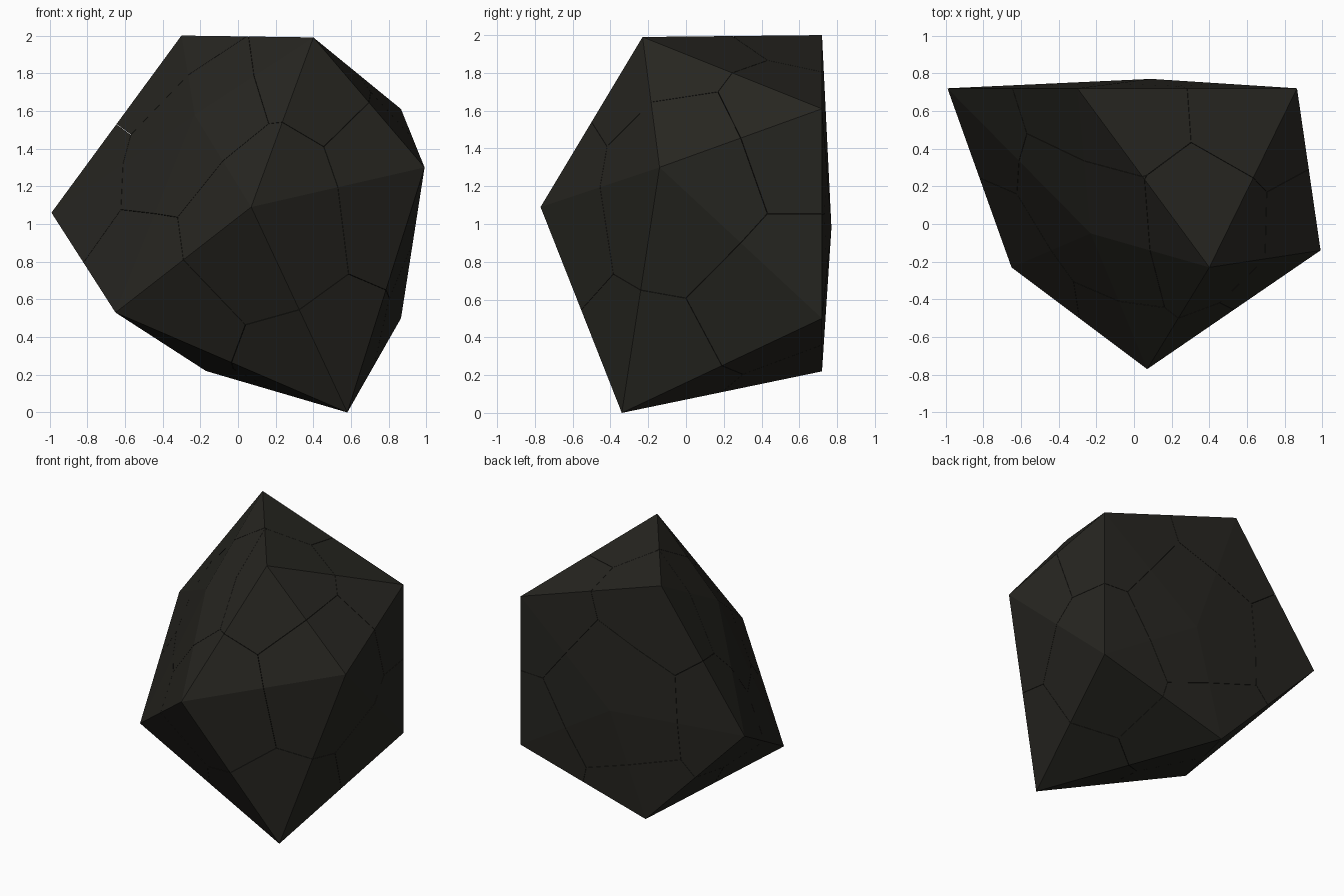
import bpy, bmesh
from mathutils import Vector

if "Cube" in bpy.data.objects:
    bpy.data.objects.remove(bpy.data.objects["Cube"])

# Corners of the irregular twenty-sided rock
BACK_Y = 0.72
back_ring = [(-0.3, 2.0), (0.865, 1.61), (0.865, 0.5), (-0.17, 0.22), (-0.99, 1.06)]
corners = [Vector((x, BACK_Y, z)) for x, z in back_ring]
corners += [Vector(c) for c in (
    (0.09, 0.77, 0.98),                                             # back tip
    (0.4, -0.23, 1.99), (0.99, -0.14, 1.3), (0.58, -0.34, 0.0),     # front ring
    (-0.65, -0.23, 0.53), (-0.23, -0.05, 1.58),
    (0.07, -0.77, 1.09))]                                           # front tip
GAP = 0.001   # half width of the hairline cracks

stone = bpy.data.materials.new("dark_stone")
stone.diffuse_color = (0.02, 0.019, 0.015, 1)
stone.use_nodes = True
stone.node_tree.nodes["Principled BSDF"].inputs["Base Color"].default_value = stone.diffuse_color


def rock_hull():
    bm = bmesh.new()
    for c in corners:
        bm.verts.new(c)
    bmesh.ops.convex_hull(bm, input=bm.verts[:])
    return bm


def make_shard(i):
    """Keep the part of the rock nearer to corner i than to any other corner."""
    bm = rock_hull()
    for j, other in enumerate(corners):
        if j == i:
            continue
        n = (other - corners[i]).normalized()
        cut = bmesh.ops.bisect_plane(
            bm, geom=bm.verts[:] + bm.edges[:] + bm.faces[:], dist=1e-6,
            plane_co=(other + corners[i]) / 2 - n * GAP, plane_no=n, clear_outer=True)
        rim = [e for e in cut["geom_cut"]
               if isinstance(e, bmesh.types.BMEdge) and e.is_boundary]
        if rim:
            bmesh.ops.holes_fill(bm, edges=rim, sides=0)
    bmesh.ops.recalc_face_normals(bm, faces=bm.faces[:])
    mesh = bpy.data.meshes.new("rock_shard")
    bm.to_mesh(mesh)
    bm.free()
    mesh.materials.append(stone)
    obj = bpy.data.objects.new(f"rock_shard_{i + 1}", mesh)
    bpy.context.collection.objects.link(obj)


# Rock fractured into one shard per corner
for i in range(len(corners)):
    make_shard(i)
